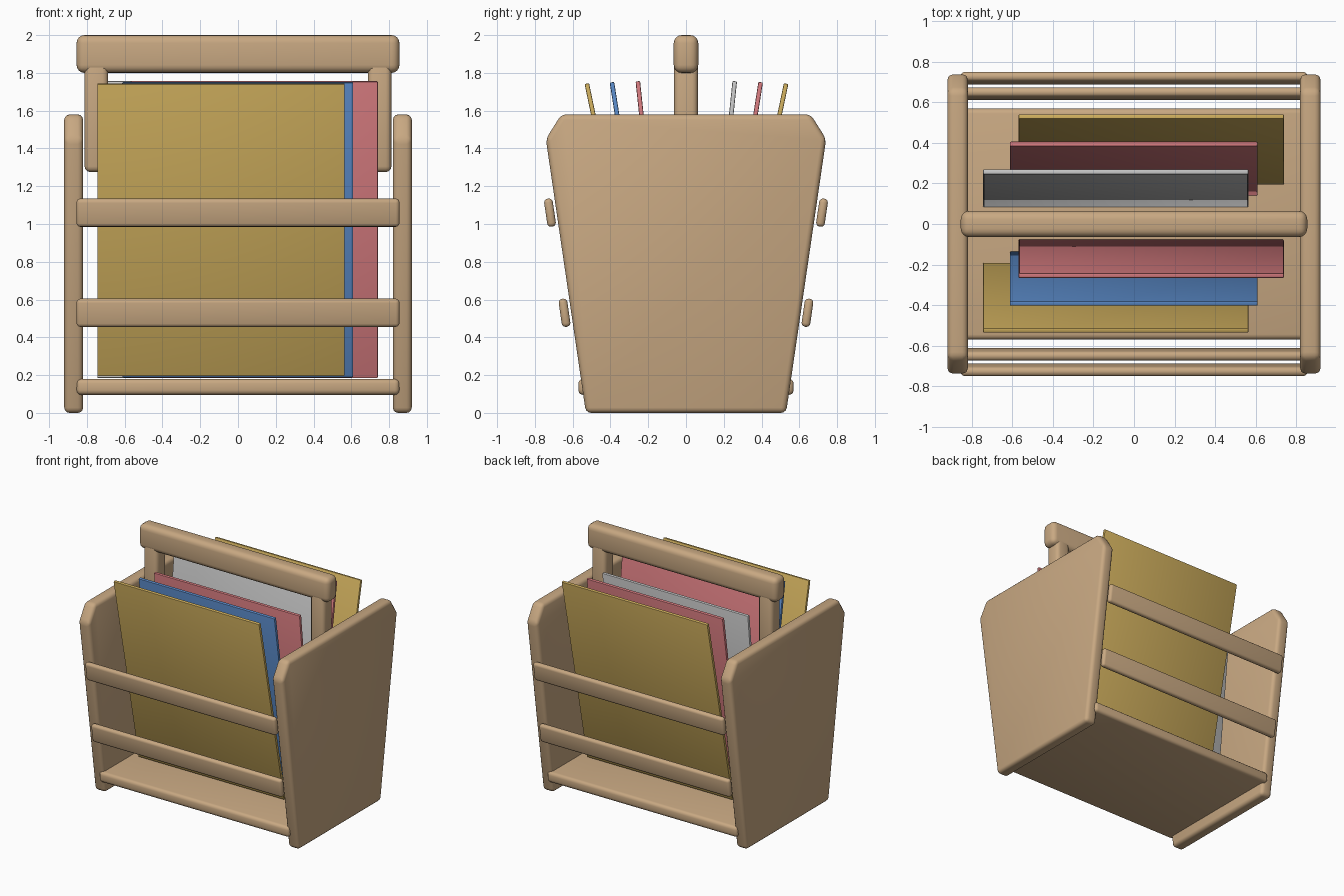
import bpy, bmesh, math
from mathutils import Matrix, Vector

if "Cube" in bpy.data.objects:
    bpy.data.objects.remove(bpy.data.objects["Cube"])


def material(name, rgb):
    m = bpy.data.materials.new(name)
    lin = [((c / 255 + 0.055) / 1.055) ** 2.4 for c in rgb]
    m.diffuse_color = (*lin, 1)
    m.use_nodes = True
    m.node_tree.nodes["Principled BSDF"].inputs["Base Color"].default_value = m.diffuse_color
    return m


wood = material("wood", (200, 168, 130))
yellow = material("yellow", (204, 172, 92))
blue = material("blue", (90, 138, 200))
red = material("red", (212, 122, 126))
grey = material("grey", (198, 198, 198))


def finish(bm, name, mat, bevel, segments):
    bmesh.ops.recalc_face_normals(bm, faces=bm.faces)
    bmesh.ops.bevel(bm, geom=bm.edges[:], offset=bevel, segments=segments,
                    profile=0.5, affect='EDGES', clamp_overlap=True)
    me = bpy.data.meshes.new(name)
    bm.to_mesh(me)
    bm.free()
    me.materials.append(mat)
    ob = bpy.data.objects.new(name, me)
    bpy.context.collection.objects.link(ob)
    bpy.ops.object.select_all(action='DESELECT')
    ob.select_set(True)
    bpy.context.view_layer.objects.active = ob
    bpy.ops.object.shade_smooth_by_angle(angle=math.radians(35))
    return ob


def box(name, centre, size, mat, bevel, segments=3, tilt=0.0):
    bm = bmesh.new()
    bmesh.ops.create_cube(bm, size=1, matrix=Matrix.Diagonal((*size, 1)))
    ob = finish(bm, name, mat, bevel, segments)
    ob.location = centre
    ob.rotation_euler.x = tilt
    return ob


# tapered side panels with clipped top corners
half = [(0.53, 0.0), (0.742, 1.45), (0.66, 1.58)]
profile = half + [(-y, z) for y, z in reversed(half)]
for side, label in ((-1, "left"), (1, "right")):
    bm = bmesh.new()
    face = bm.faces.new([bm.verts.new((side * 0.82, y, z)) for y, z in profile])
    ext = bmesh.ops.extrude_face_region(bm, geom=[face])
    new = [g for g in ext["geom"] if isinstance(g, bmesh.types.BMVert)]
    bmesh.ops.translate(bm, verts=new, vec=Vector((side * 0.1, 0, 0)))
    finish(bm, label + "_side_panel", wood, 0.028, 3)
    # handle post fixed to the inside of the panel
    box(label + "_handle_post", (side * 0.75, 0, 1.57), (0.125, 0.125, 0.59), wood, 0.03)

# handle bar and floor board
box("handle_bar", (0, 0, 1.9), (1.71, 0.13, 0.2), wood, 0.042, 4)
box("floor_board", (0, 0, 0.138), (1.71, 1.14, 0.085), wood, 0.025)

# front and back slats follow the slope of the panels
lean = math.atan2(0.212, 1.45)
for side, label in ((-1, "front"), (1, "back")):
    for level, y, z in (("lower", 0.643, 0.53), ("upper", 0.72, 1.06)):
        box(f"{label}_{level}_slat", (0, side * y, z), (1.71, 0.046, 0.15),
            wood, 0.02, 3, -side * lean)

# leaning sheets: x from, x to, bottom y, top y
sheets = [
    ("front_yellow_sheet", yellow, -0.745, 0.565, -0.203, -0.525),
    ("front_blue_sheet", blue, -0.613, 0.61, -0.147, -0.392),
    ("front_red_sheet", red, -0.57, 0.74, -0.088, -0.255),
    ("back_grey_sheet", grey, -0.745, 0.565, 0.095, 0.258),
    ("back_red_sheet", red, -0.613, 0.61, 0.152, 0.395),
    ("back_yellow_sheet", yellow, -0.57, 0.74, 0.205, 0.53),
]
for name, mat, x0, x1, yb, yt in sheets:
    box(name, ((x0 + x1) / 2, (yb + yt) / 2, 0.97), (x1 - x0, 0.024, 1.58),
        mat, 0.006, 2, -math.asin((yt - yb) / 1.58))
